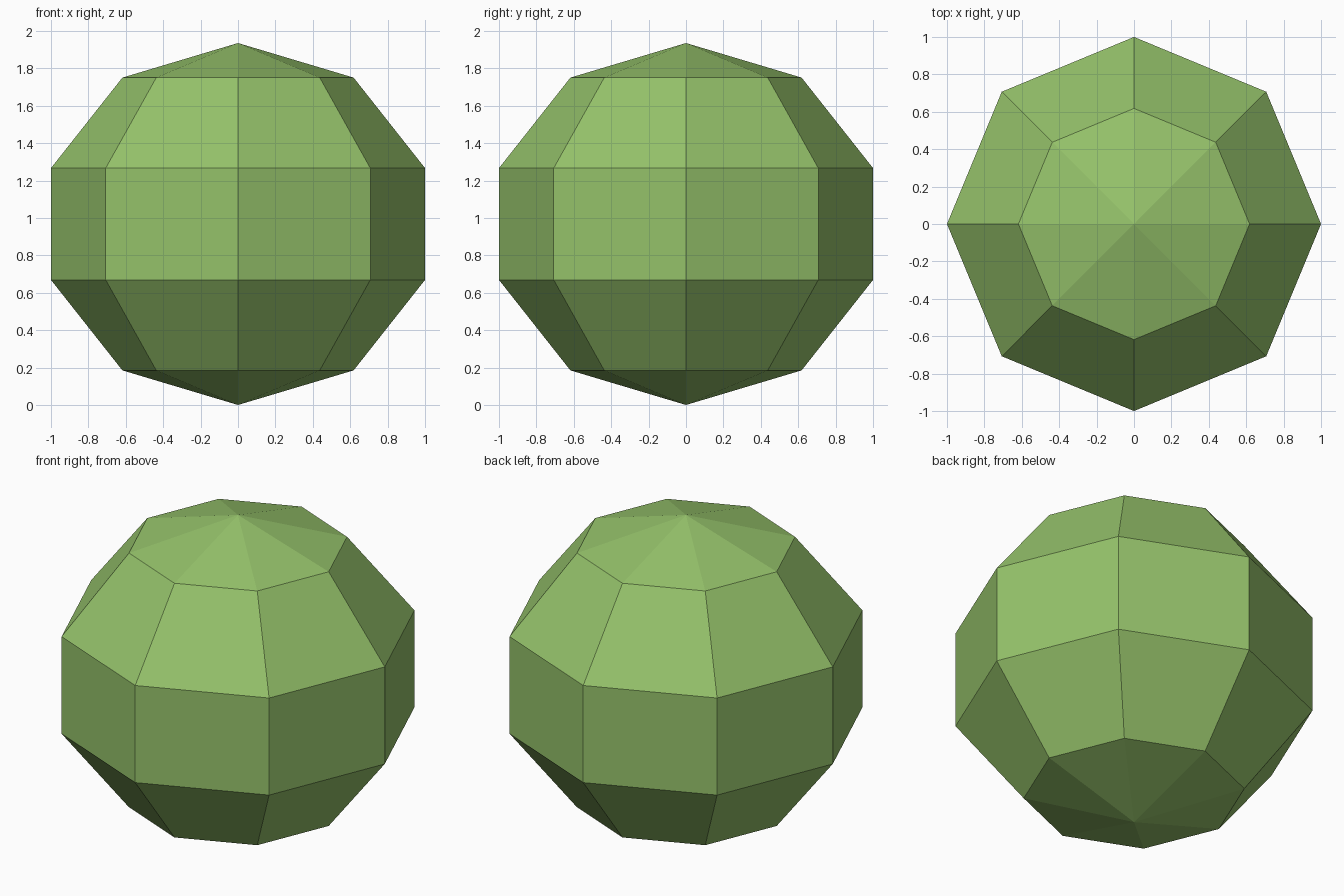
import bpy, math

if "Cube" in bpy.data.objects:
    bpy.data.objects.remove(bpy.data.objects["Cube"])

# Low-poly ball: 8 segments, 5 rings, slightly flattened
HALF_HEIGHT = 0.9675
radius = 1 / math.sin(math.radians(72))  # widest rings reach radius 1
bpy.ops.mesh.primitive_uv_sphere_add(segments=8, ring_count=5, radius=radius)
ball = bpy.context.object
ball.name = "faceted_ball"
ball.scale.z = HALF_HEIGHT / radius
ball.location.z = HALF_HEIGHT
bpy.ops.object.transform_apply(location=True, rotation=True, scale=True)
bpy.ops.object.shade_flat()

# Leaf green surface
green = bpy.data.materials.new("leaf_green")
green.diffuse_color = (0.30, 0.54, 0.145, 1)
green.use_nodes = True
green.node_tree.nodes["Principled BSDF"].inputs["Base Color"].default_value = green.diffuse_color
ball.data.materials.append(green)
